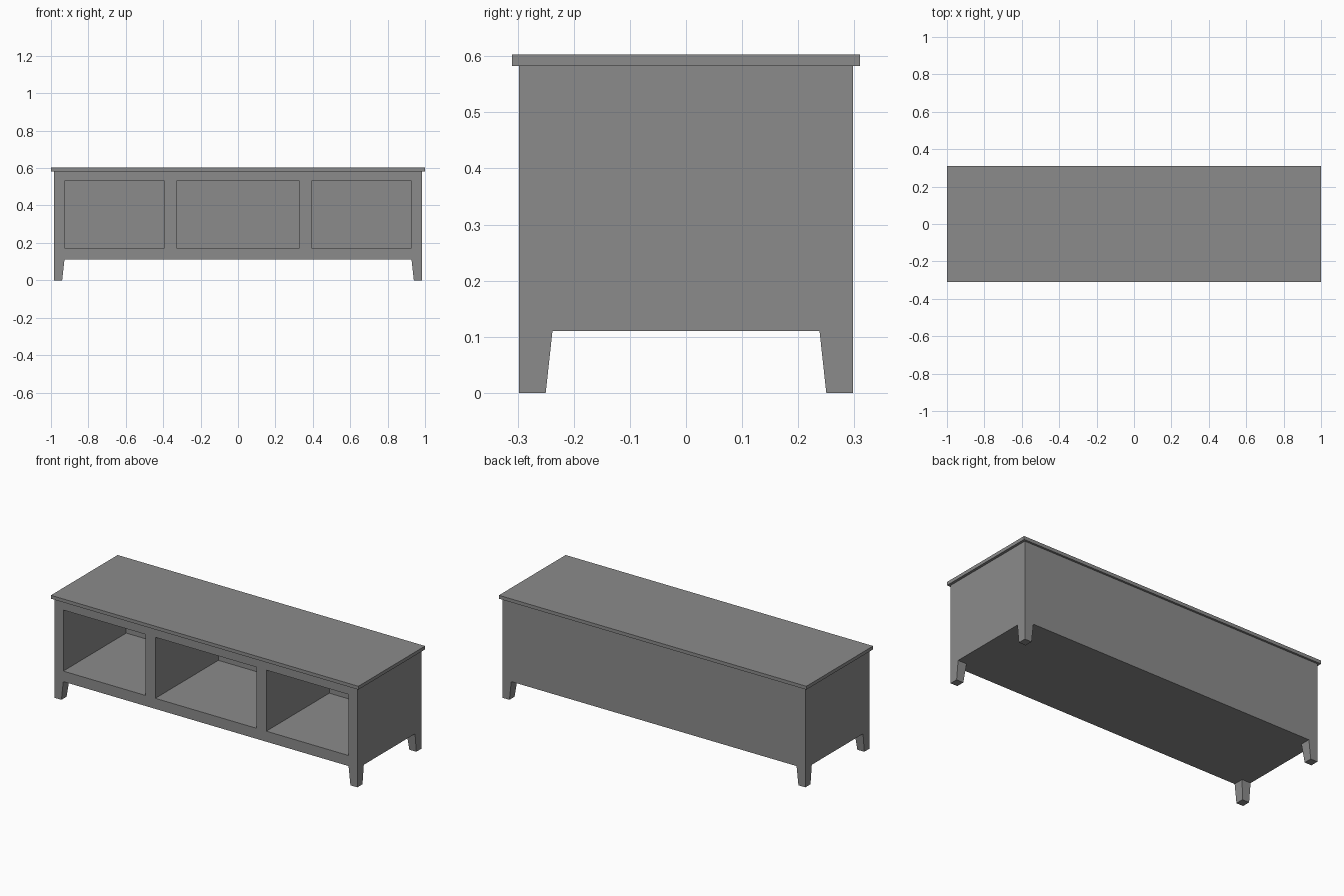
import bpy
import bmesh
from mathutils import Matrix, Vector

default_cube = bpy.data.objects.get("Cube")
if default_cube:
    bpy.data.objects.remove(default_cube, do_unlink=True)

# One plain grey finish
grey = bpy.data.materials.new("matte grey")
grey.use_nodes = True
COLOR = (0.26, 0.26, 0.26, 1)
grey.diffuse_color = COLOR
grey.node_tree.nodes["Principled BSDF"].inputs["Base Color"].default_value = COLOR

# Main sizes
HALF_X, HALF_Y = 0.985, 0.298
LEG_H, BODY_TOP, TOP = 0.11, 0.583, 0.603
LEG_X, LEG_Y, TAPER = 0.928, 0.238, 0.012
BAY_LOW, BAY_HIGH, BAY_DEPTH = 0.172, 0.531, 0.585
POST_OUT, POST_IN = 0.393, 0.329


def new_box(half_x, half_y, low, high):
    bm = bmesh.new()
    size = Vector((half_x * 2, half_y * 2, high - low))
    place = Matrix.Translation((0, 0, (low + high) / 2))
    bmesh.ops.create_cube(bm, size=1, matrix=place @ Matrix.Diagonal(size).to_4x4())
    return bm


def finish(bm, name):
    mesh = bpy.data.meshes.new(name)
    bm.to_mesh(mesh)
    bm.free()
    mesh.materials.append(grey)
    obj = bpy.data.objects.new(name, mesh)
    bpy.context.collection.objects.link(obj)


def score(bm, axis, value):
    normal = Vector((0, 0, 0))
    normal[axis] = 1
    bmesh.ops.bisect_plane(bm, geom=bm.verts[:] + bm.edges[:] + bm.faces[:],
                           plane_co=normal * value, plane_no=normal)


# Cabinet block, scored along the edges of the bays and legs
body = new_box(HALF_X, HALF_Y, LEG_H, BODY_TOP)
for side in (-1, 1):
    for x in (LEG_X, POST_OUT, POST_IN):
        score(body, 0, side * x)
    score(body, 1, side * LEG_Y)
for z in (BAY_LOW, BAY_HIGH):
    score(body, 2, z)
body.normal_update()


def is_bay(face):
    c = face.calc_center_median()
    in_bay = abs(c.x) < POST_IN or POST_OUT < abs(c.x) < LEG_X
    return face.normal.y < -0.9 and in_bay and BAY_LOW < c.z < BAY_HIGH


def is_leg(face):
    c = face.calc_center_median()
    return face.normal.z < -0.9 and abs(c.x) > LEG_X and abs(c.y) > LEG_Y


bays = [f for f in body.faces if is_bay(f)]
legs = [f for f in body.faces if is_leg(f)]

# Three open bays pushed in from the front
for face in bmesh.ops.extrude_discrete_faces(body, faces=bays)["faces"]:
    for v in face.verts:
        v.co.y += BAY_DEPTH

# Corner legs drawn down, tapered on their inner sides
for face in bmesh.ops.extrude_discrete_faces(body, faces=legs)["faces"]:
    for v in face.verts:
        v.co.z = 0
        if abs(v.co.x) < HALF_X - 0.01:
            v.co.x += TAPER if v.co.x > 0 else -TAPER
        if abs(v.co.y) < HALF_Y - 0.01:
            v.co.y += TAPER if v.co.y > 0 else -TAPER
finish(body, "cabinet_body")

# Overhanging top board
finish(new_box(1, 0.31, BODY_TOP, TOP), "top_board")
